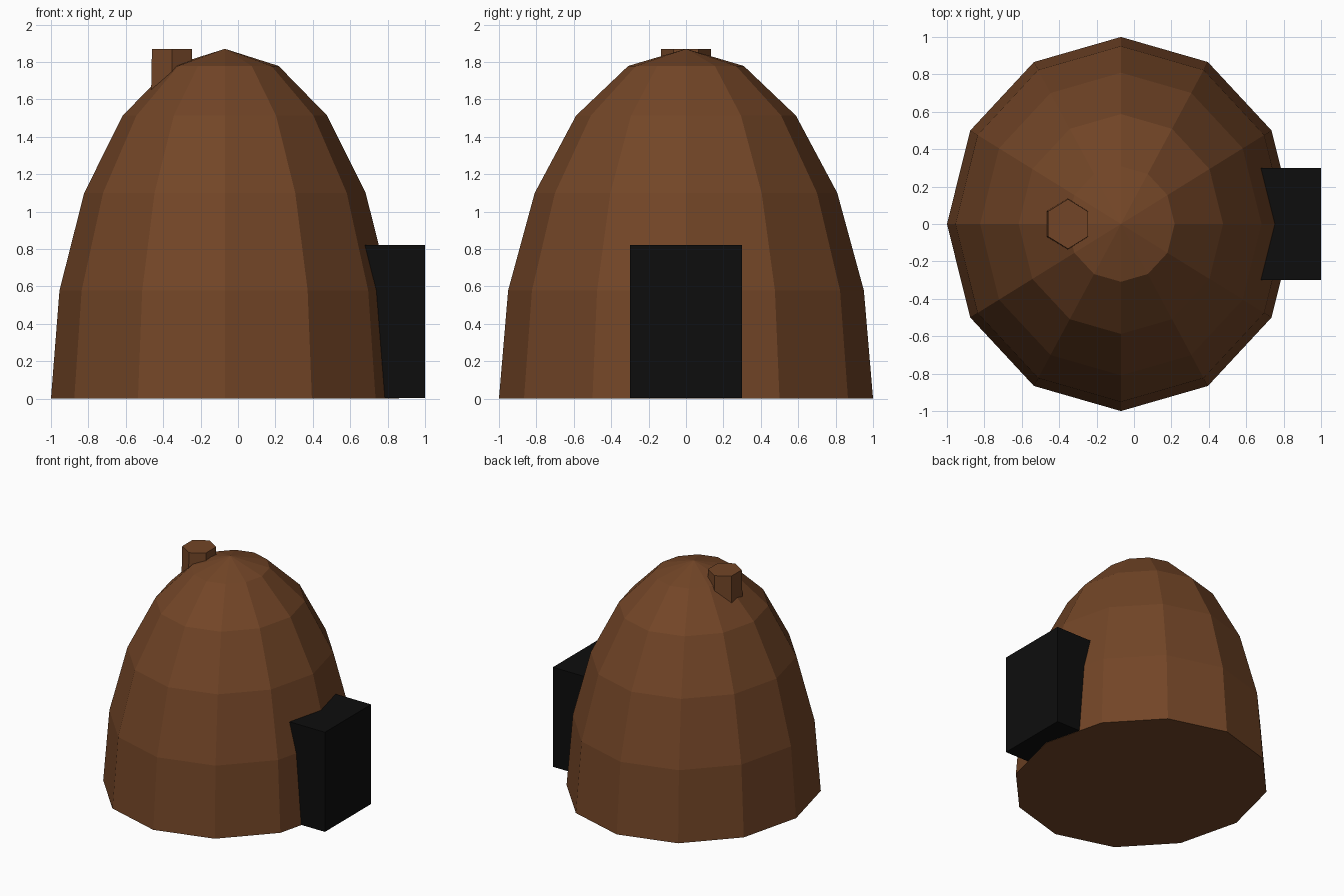
import bpy, bmesh, math

if "Cube" in bpy.data.objects:
    bpy.data.objects.remove(bpy.data.objects["Cube"])

CX, SX, H = -0.07, 0.93, 1.87   # dome centre, x squash, height


def material(name, rgb):
    m = bpy.data.materials.new(name)
    m.diffuse_color = (*rgb, 1)
    m.use_nodes = True
    m.node_tree.nodes["Principled BSDF"].inputs["Base Color"].default_value = m.diffuse_color
    return m


def finish(bm, name, mat):
    bmesh.ops.recalc_face_normals(bm, faces=bm.faces[:])
    me = bpy.data.meshes.new(name)
    bm.to_mesh(me)
    bm.free()
    me.materials.append(mat)
    ob = bpy.data.objects.new(name, me)
    bpy.context.collection.objects.link(ob)
    return ob


brown = material("mud brown", (0.17, 0.06, 0.02))
black = material("doorway black", (0.004, 0.004, 0.004))

# Dome: upper half of a 12-sided sphere, stretched upwards, closed below
bm = bmesh.new()
rings = []
for i in range(5):
    a = math.radians(18 * i)
    rings.append([bm.verts.new((CX + SX * math.cos(a) * math.cos(t),
                                math.cos(a) * math.sin(t), H * math.sin(a)))
                  for t in (math.radians(30 * k) for k in range(12))])
top = bm.verts.new((CX, 0, H))
bm.faces.new(rings[0])
for k in range(12):
    n = (k + 1) % 12
    for lo, hi in zip(rings, rings[1:]):
        bm.faces.new((lo[k], lo[n], hi[n], hi[k]))
    bm.faces.new((rings[-1][k], rings[-1][n], top))
finish(bm, "dome", brown)

# Chimney: slightly tapered six-sided stub with corners facing front and back
bm = bmesh.new()
z0 = 1.45
bmesh.ops.create_cone(bm, cap_ends=True, segments=6, radius1=0.143, radius2=0.133, depth=H - z0)
for v in bm.verts:
    r, t = math.hypot(v.co.x, v.co.y), round(math.atan2(v.co.y, v.co.x) / (math.pi / 6))
    if t % 2 == 0:                       # turn so corners lie on the y axis
        t += 1
    a = t * math.pi / 6
    v.co = (-0.353 + SX * r * math.cos(a), r * math.sin(a), v.co.z + (H + z0) / 2)
finish(bm, "chimney", brown)

# Doorway: dark block pushed into the side of the dome
bm = bmesh.new()
bmesh.ops.create_cube(bm, size=1)
x0, x1, z1 = 0.5, 1.0, 0.82
for v in bm.verts:
    v.co = (x0 if v.co.x < 0 else x1, v.co.y * 0.6, 0.002 if v.co.z < 0 else z1)
finish(bm, "doorway", black)
